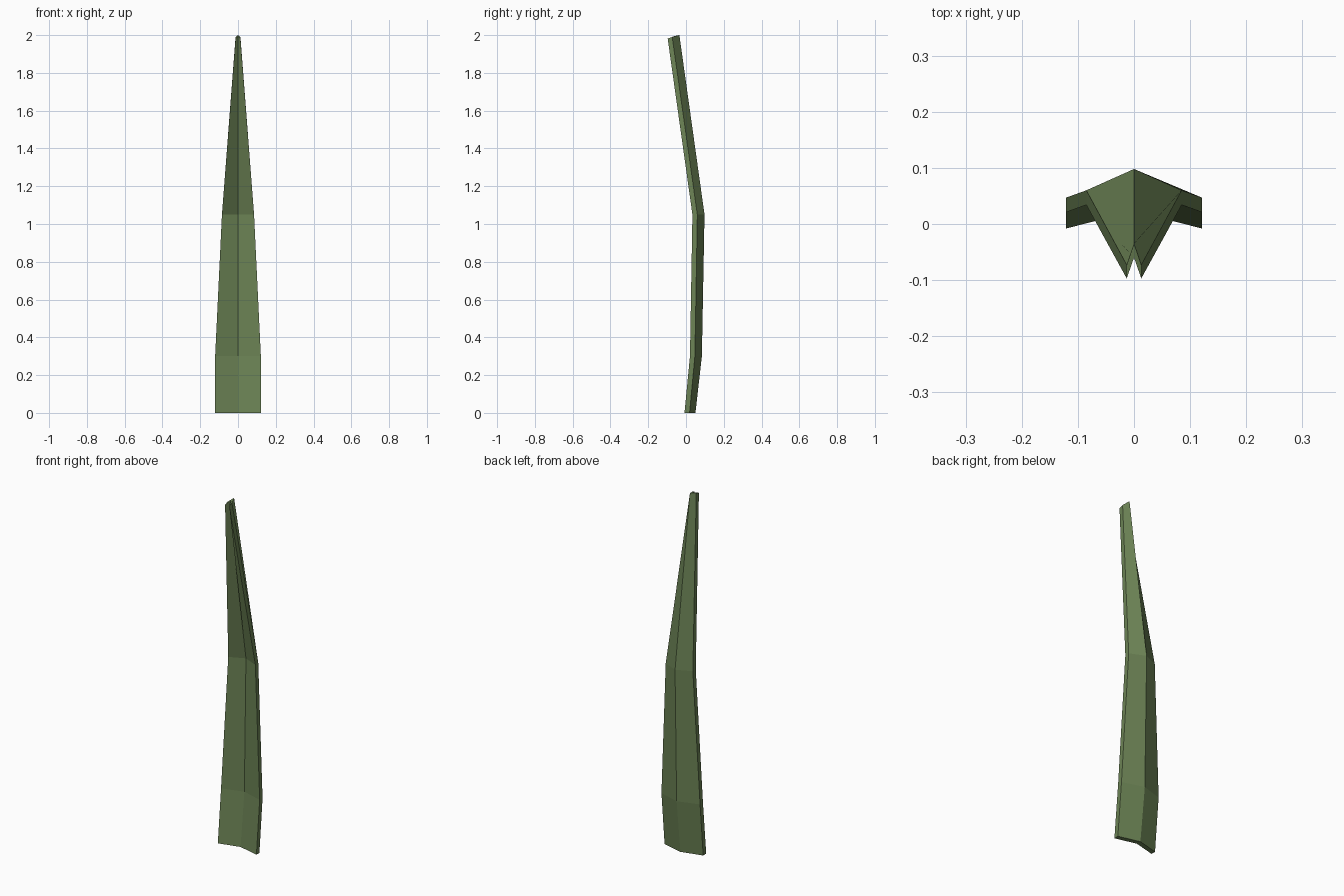
import bpy, bmesh

if "Cube" in bpy.data.objects:
    bpy.data.objects.remove(bpy.data.objects["Cube"])

# Single flat green
green = bpy.data.materials.new("leaf green")
green.diffuse_color = (0.147, 0.223, 0.089, 1)
green.use_nodes = True
green.node_tree.nodes["Principled BSDF"].inputs["Base Color"].default_value = green.diffuse_color

# Levels up the blade: z, half width, y of rim front, rim back, fold front, fold back
levels = [
    (0.00, 0.121, -0.008, 0.019, 0.023, 0.050),
    (0.30, 0.121, 0.021, 0.047, 0.057, 0.084),
    (1.05, 0.085, 0.034, 0.060, 0.071, 0.098),
    (2.00, 0.013, -0.097, -0.073, -0.060, -0.035),
]

# V-folded, thick blade swept through the levels
bm = bmesh.new()
rings = []
for z, w, rf, rb, ff, fb in levels:
    tip = 1 if z == 2 else 0   # the tip is cut square to the lean of the blade
    section = [(-w, rf, z - .018 * tip), (0, ff, z - .005 * tip), (w, rf, z - .018 * tip),
               (w, rb, z - .010 * tip), (0, fb, z), (-w, rb, z - .010 * tip)]
    rings.append([bm.verts.new(p) for p in section])
for a, b in zip(rings, rings[1:]):
    for i in range(6):
        j = (i + 1) % 6
        bm.faces.new((a[i], a[j], b[j], b[i]))
# End caps, one quad for each half of the fold
for r in (rings[0], rings[-1]):
    bm.faces.new((r[0], r[1], r[4], r[5]))
    bm.faces.new((r[1], r[2], r[3], r[4]))
bmesh.ops.recalc_face_normals(bm, faces=bm.faces[:])

mesh = bpy.data.meshes.new("leaf_blade")
bm.to_mesh(mesh)
bm.free()
mesh.materials.append(green)
blade = bpy.data.objects.new("leaf_blade", mesh)
bpy.context.collection.objects.link(blade)
